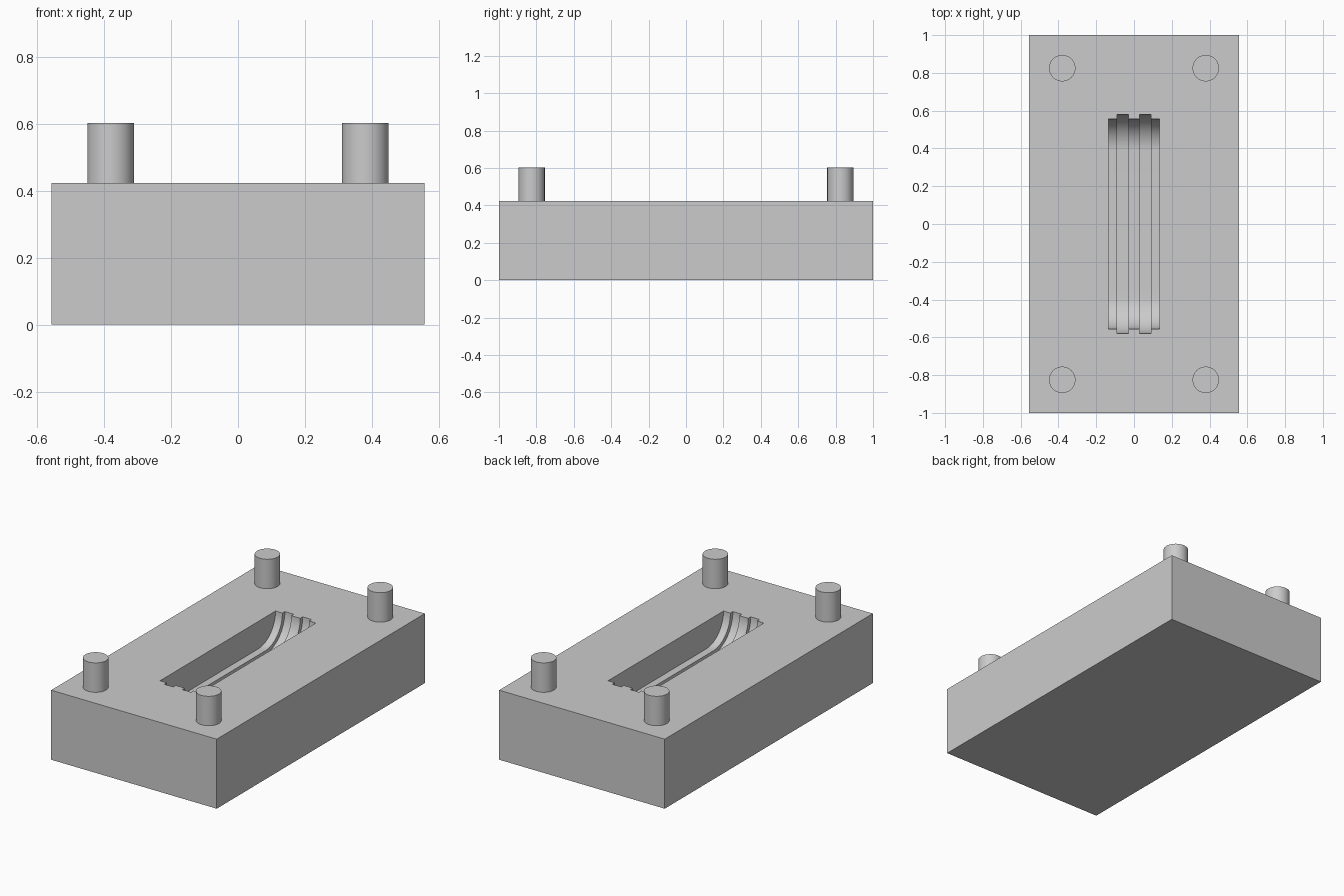
import bpy, bmesh, math

cube = bpy.data.objects.get("Cube")
if cube:
    bpy.data.objects.remove(cube)

grey = bpy.data.materials.new("plain grey")
grey.use_nodes = True
grey.diffuse_color = (0.6, 0.6, 0.6, 1)
grey.node_tree.nodes["Principled BSDF"].inputs["Base Color"].default_value = (0.6, 0.6, 0.6, 1)

TOP = 0.423
ARC_Y = 0.388     # where the flat channel floor starts to curve up


def finish(name, bm):
    mesh = bpy.data.meshes.new(name)
    bmesh.ops.recalc_face_normals(bm, faces=bm.faces)
    bm.to_mesh(mesh)
    bm.free()
    mesh.materials.append(grey)
    ob = bpy.data.objects.new(name, mesh)
    bpy.context.collection.objects.link(ob)
    return ob


def smooth(ob):
    bpy.ops.object.select_all(action="DESELECT")
    ob.select_set(True)
    bpy.context.view_layer.objects.active = ob
    bpy.ops.object.shade_smooth_by_angle(angle=math.radians(30))


def channel_cutter(name, x0, x1, radius, steps=20):
    """Round-ended trough profile in the y-z plane, extruded along x."""
    right = []
    for i in range(steps + 1):
        a = math.pi / 2 * i / steps
        right.append((ARC_Y + radius * math.sin(a), TOP - radius * math.cos(a)))
    right.append((ARC_Y + radius, TOP + 0.1))
    outline = right + [(-y, z) for y, z in reversed(right)]
    bm = bmesh.new()
    face = bm.faces.new([bm.verts.new((x0, y, z)) for y, z in outline])
    ext = bmesh.ops.extrude_face_region(bm, geom=[face])
    verts = [v for v in ext["geom"] if isinstance(v, bmesh.types.BMVert)]
    bmesh.ops.translate(bm, verts=verts, vec=(x1 - x0, 0, 0))
    ob = finish(name, bm)
    ob.hide_render = True
    return ob


# Block
bm = bmesh.new()
bmesh.ops.create_cube(bm, size=1)
bmesh.ops.scale(bm, vec=(1.114, 2, TOP), verts=bm.verts)
bmesh.ops.translate(bm, vec=(0, 0, TOP / 2), verts=bm.verts)
block = finish("mould_block", bm)

# Trough with two deeper grooves
cutters = [
    channel_cutter("trough_cutter", -0.136, 0.136, 0.167),
    channel_cutter("left_groove_cutter", 0.03, 0.09, 0.191),
    channel_cutter("right_groove_cutter", -0.09, -0.03, 0.191),
]
bpy.context.view_layer.objects.active = block
for cutter in cutters:
    mod = block.modifiers.new("cut", "BOOLEAN")
    mod.operation = "DIFFERENCE"
    mod.solver = "EXACT"
    mod.object = cutter
    bpy.ops.object.modifier_apply(modifier=mod.name)
for cutter in cutters:
    bpy.data.objects.remove(cutter)
smooth(block)

# Guide pins at the corners
for sx, side in ((1, "left"), (-1, "right")):
    for sy, end in ((-1, "front"), (1, "back")):
        bm = bmesh.new()
        bmesh.ops.create_cone(bm, cap_ends=True, segments=48, radius1=0.07, radius2=0.07, depth=0.2)
        bmesh.ops.translate(bm, vec=(sx * 0.38, sy * 0.825, 0.502), verts=bm.verts)
        smooth(finish(f"{end}_{side}_guide_pin", bm))
